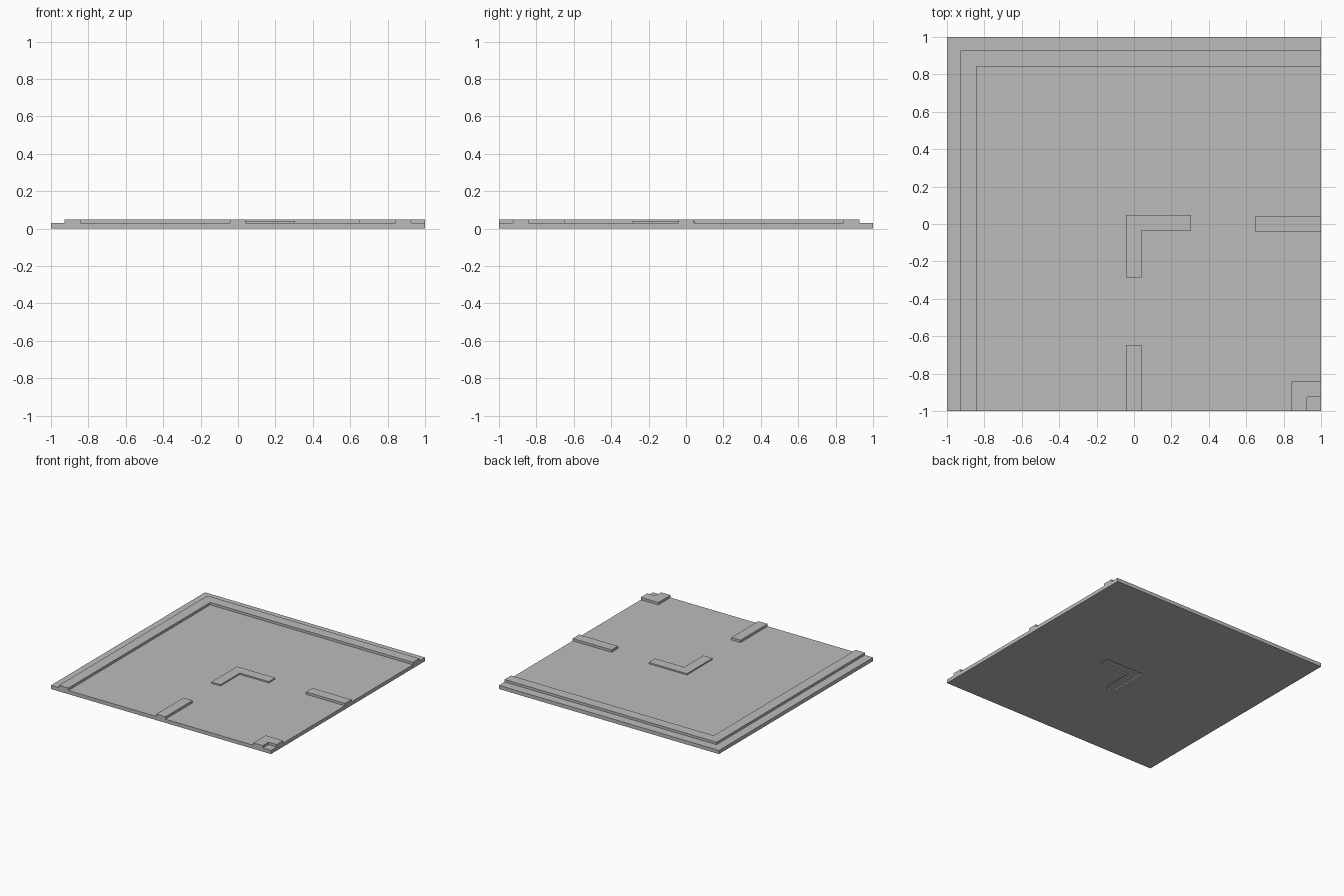
import bpy, bmesh

cube = bpy.data.objects.get("Cube")
if cube:
    bpy.data.objects.remove(cube, do_unlink=True)

grey = bpy.data.materials.new("plain_grey")
grey.use_nodes = True
colour = (0.5, 0.5, 0.5, 1)
grey.diffuse_color = colour
grey.node_tree.nodes["Principled BSDF"].inputs["Base Color"].default_value = colour


def prism(name, outline, low, high):
    """Extrude a flat outline between two heights."""
    bm = bmesh.new()
    face = bm.faces.new([bm.verts.new((x, y, low)) for x, y in outline])
    out = bmesh.ops.extrude_face_region(bm, geom=[face])
    for item in out["geom"]:
        if isinstance(item, bmesh.types.BMVert):
            item.co.z = high
    bmesh.ops.recalc_face_normals(bm, faces=bm.faces)
    mesh = bpy.data.meshes.new(name)
    bm.to_mesh(mesh)
    bm.free()
    mesh.materials.append(grey)
    obj = bpy.data.objects.new(name, mesh)
    bpy.context.collection.objects.link(obj)
    return obj


def rect(x0, x1, y0, y1):
    return [(x0, y0), (x1, y0), (x1, y1), (x0, y1)]


def angle(x0, y1, x2, y2, width):
    """L outline with its corner at (x0, y1), arms reaching x2 and y2."""
    return [(x0, y1), (x0, y2), (x0 + width, y2),
            (x0 + width, y1 - width), (x2, y1 - width), (x2, y1)]


FLOOR, RIM, MARK = 0.03, 0.05, 0.041

# Base plate with a shallow angle pressed into its underside
base = prism("base_plate", rect(-1, 1, -1, 1), 0, FLOOR)
centre = angle(-0.042, 0.048, 0.305, -0.285, 0.083)
cutter = prism("underside_cutter", centre, -0.02, MARK - FLOOR)
cutter.hide_render = True
cut = base.modifiers.new("underside_recess", "BOOLEAN")
cut.operation = "DIFFERENCE"
cut.solver = "EXACT"
cut.object = cutter
bpy.context.view_layer.objects.active = base
bpy.ops.object.modifier_apply(modifier=cut.name)
bpy.data.objects.remove(cutter, do_unlink=True)

# Raised parts on the top
prism("centre_angle", centre, FLOOR, MARK)
prism("rim_rail", angle(-0.927, 0.927, 1, -1, 0.085), FLOOR, RIM)
prism("corner_angle", angle(0.841, -0.841, 1, -1, 0.085), FLOOR, RIM)
prism("front_bar", rect(-0.042, 0.041, -1, -0.648), FLOOR, RIM)
prism("left_bar", rect(0.647, 1, -0.04, 0.043), FLOOR, RIM)
